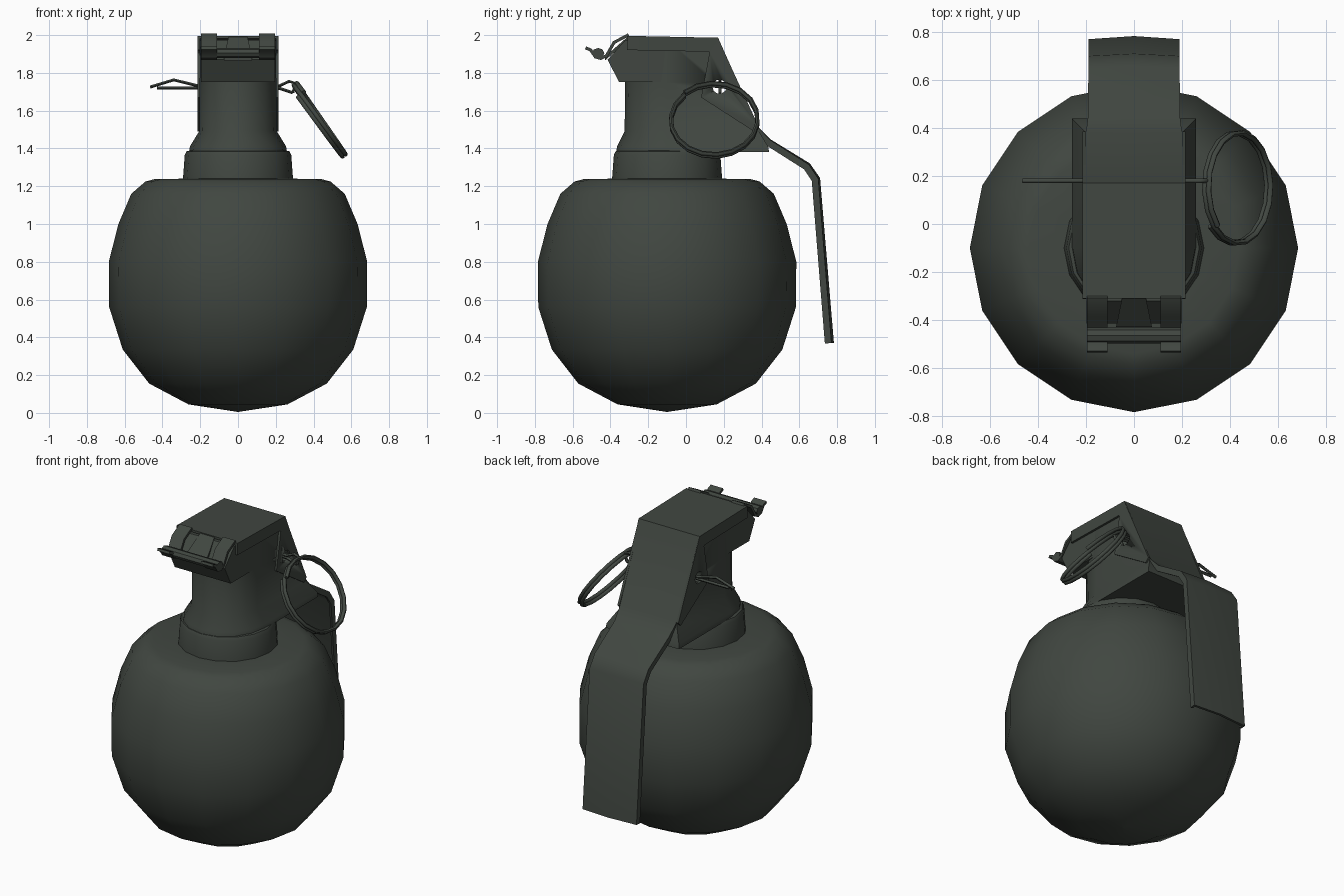
import bpy, bmesh, math
from mathutils import Vector

if "Cube" in bpy.data.objects:
    bpy.data.objects.remove(bpy.data.objects["Cube"])

mat = bpy.data.materials.new("dark olive grey")
mat.diffuse_color = (0.052, 0.062, 0.052, 1)
mat.use_nodes = True
mat.node_tree.nodes["Principled BSDF"].inputs["Base Color"].default_value = mat.diffuse_color
YC = -0.1  # y of the body axis


def finish(name, mesh, angle=35):
    mesh.materials.clear()
    mesh.materials.append(mat)
    mesh.shade_smooth()
    mesh.set_sharp_from_angle(angle=math.radians(angle))
    ob = bpy.data.objects.new(name, mesh)
    bpy.context.collection.objects.link(ob)
    return ob


def loft(name, rings, angle=35):
    """Bridge equal-length closed rings and cap both ends."""
    bm = bmesh.new()
    vs = [[bm.verts.new(p) for p in r] for r in rings]
    n = len(rings[0])
    for a, b in zip(vs, vs[1:]):
        for i in range(n):
            j = (i + 1) % n
            bm.faces.new((a[i], a[j], b[j], b[i]))
    bm.faces.new(vs[0])
    bm.faces.new(vs[-1])
    bmesh.ops.remove_doubles(bm, verts=bm.verts, dist=1e-5)
    bmesh.ops.recalc_face_normals(bm, faces=bm.faces)
    me = bpy.data.meshes.new(name)
    bm.to_mesh(me)
    bm.free()
    return finish(name, me, angle)


def circle(r, z, n=16):
    return [(r * math.cos(2 * math.pi * i / n), YC + r * math.sin(2 * math.pi * i / n), z) for i in range(n)]


def u_section(hw, r, yb, z, n=8):
    """Rounded at the front, square at the back."""
    arc = [(hw * math.cos(math.pi * i / n), YC - r * math.sin(math.pi * i / n), z) for i in range(n + 1)]
    return arc + [(-hw, yb, z), (hw, yb, z)]


def plate(name, x0, x1, prof):
    return loft(name, [[(x, y, z) for y, z in prof] for x in (x0, x1)])


def normals(path):
    """Mitred outward normals of a (y, z) path."""
    pts = [Vector(p) for p in path]
    d = [(b - a).normalized() for a, b in zip(pts, pts[1:])]
    out = []
    for i in range(len(pts)):
        a, b = d[max(i - 1, 0)], d[min(i, len(d) - 1)]
        t = (a + b).normalized()
        out.append(Vector((-t.y, t.x)) / max(t.dot(a), 0.5))
    return out


def strip(path, t):
    ns = normals(path)
    return list(path) + [(p[0] - n.x * t, p[1] - n.y * t) for p, n in reversed(list(zip(path, ns)))]


def tube(name, pts, r):
    cu = bpy.data.curves.new(name, 'CURVE')
    cu.dimensions = '3D'
    cu.bevel_depth = r
    cu.bevel_resolution = 1
    cu.use_fill_caps = True
    sp = cu.splines.new('POLY')
    sp.points.add(len(pts) - 1)
    for q, p in zip(sp.points, pts):
        q.co = (*p, 1)
    tmp = bpy.data.objects.new("tmp", cu)
    bpy.context.collection.objects.link(tmp)
    dg = bpy.context.evaluated_depsgraph_get()
    me = bpy.data.meshes.new_from_object(tmp.evaluated_get(dg))
    bpy.data.objects.remove(tmp)
    return finish(name, me, 60)


# Round body
body = [(0.0005, 0.005), (0.262, 0.045), (0.47, 0.155), (0.61, 0.335), (0.682, 0.56), (0.684, 0.8),
        (0.633, 1.0), (0.565, 1.16), (0.49, 1.225), (0.44, 1.238), (0.28, 1.24)]
loft("body", [circle(r, z) for r, z in body], 50)

# Collar ring under the fuse
loft("collar", [circle(r, z) for r, z in [(0.292, 1.23), (0.282, 1.365), (0.272, 1.385), (0.25, 1.39)]])

# Fuse neck with flared foot
neck = loft("fuse_neck", [u_section(*s) for s in [
    (0.258, 0.27, 0.44, 1.382), (0.255, 0.265, 0.435, 1.41), (0.205, 0.225, 0.385, 1.492),
    (0.203, 0.222, 0.258, 1.75), (0.198, 0.19, 0.155, 1.975)]])

# Overhanging fuse head
plate("fuse_head", -0.197, 0.197, [(-0.355, 1.752), (-0.415, 1.87), (-0.32, 1.975), (0.0, 1.975), (0.0, 1.752)])

# Safety lever: bowed channel along a bent path (y, z, half width, flange depth, bow)
stations = [(-0.31, 1.996, 0.215, 0.075, 0), (0.17, 1.986, 0.215, 0.075, 0), (0.38, 1.515, 0.2, 0.035, 0),
            (0.445, 1.445, 0.192, 0.035, 0.004), (0.65, 1.315, 0.19, 0.035, 0.008),
            (0.70, 1.24, 0.19, 0.035, 0.01), (0.77, 0.37, 0.19, 0.035, 0.013)]
T = 0.014
rings = []
for (y, z, w, d, b), n in zip(stations, normals([s[:2] for s in stations])):
    sec = [(-w, -d), (-w, 0), (0, b), (w, 0), (w, -d),
           (w - T, -d), (w - T, -T), (0, b - T), (T - w, -T), (T - w, -d)]
    rings.append([(x, y + n.x * o, z + n.y * o) for x, o in sec])
loft("safety_lever", rings, 30)

# Triangular lever cheeks
cheek = [(0.17, 1.98), (0.125, 1.91), (0.08, 1.67), (0.36, 1.49), (0.385, 1.515)]
bored = [neck]
for s, side in ((-1, "left"), (1, "right")):
    bored.append(plate("lever_cheek_" + side, s * 0.2, s * 0.215, cheek))

# Bore the pin hole through neck and cheeks
hole = [[(x, 0.177 + 0.038 * math.cos(a * math.pi / 5), 1.727 + 0.038 * math.sin(a * math.pi / 5))
         for a in range(10)] for x in (-0.4, 0.4)]
cutter = loft("pin_hole_cutter", hole)
cutter.hide_render = True
for ob in bored:
    m = ob.modifiers.new("bore", 'BOOLEAN')
    m.operation, m.solver, m.object = 'DIFFERENCE', 'EXACT', cutter
dg = bpy.context.evaluated_depsgraph_get()
meshes = [bpy.data.meshes.new_from_object(ob.evaluated_get(dg)) for ob in bored]
for ob, me in zip(bored, meshes):
    ob.modifiers.clear()
    ob.data = me
bpy.data.objects.remove(cutter)

# Front hooks, hinge rod and tongue
hook = [(-0.30, 1.995), (-0.375, 1.955), (-0.415, 1.885), (-0.45, 1.868), (-0.485, 1.878),
        (-0.51, 1.915), (-0.535, 1.925)]
for s, side in ((-1, "left"), (1, "right")):
    plate("hook_" + side, s * 0.11, s * 0.196, strip(hook, 0.016))
rod = [(-0.465 + 0.033 * math.cos(a * math.pi / 4), 1.905 + 0.027 * math.sin(a * math.pi / 4)) for a in range(8)]
plate("hinge_rod", -0.196, 0.196, rod)
loft("tongue", [[(-w, y, z), (w, y, z), (w, y, z - 0.02), (-w, y, z - 0.02)]
                for w, y, z in [(0.05, -0.31, 1.99), (0.075, -0.43, 1.885)]])

# Split safety pin with bent tails and an eye
PY = 0.18
tube("pin_straight", [(-0.43, PY, 1.72), (0.22, PY, 1.718), (0.29, PY, 1.695)], 0.009)
tube("pin_bent", [(-0.465, PY, 1.725), (-0.34, PY, 1.763), (-0.215, PY, 1.732), (0.22, PY, 1.732),
                  (0.27, PY, 1.755), (0.305, PY, 1.745), (0.29, PY, 1.695)], 0.009)

# Double-coil pull ring, tilted outwards
u, v, nrm = Vector((0.58, 0, -0.81)), Vector((0, 1, 0)), Vector((0.81, 0, 0.58))
c, N = Vector((0.43, 0.15, 1.55)), 18
coil = []
for i in range(2 * N + 1):
    a = 2 * math.pi * i / N + 3.9
    coil.append(c + 0.23 * (u * math.cos(a) + v * math.sin(a)) + nrm * (0.03 * i / (2 * N) - 0.015) * 1.3)
tube("pull_ring", coil, 0.012)
